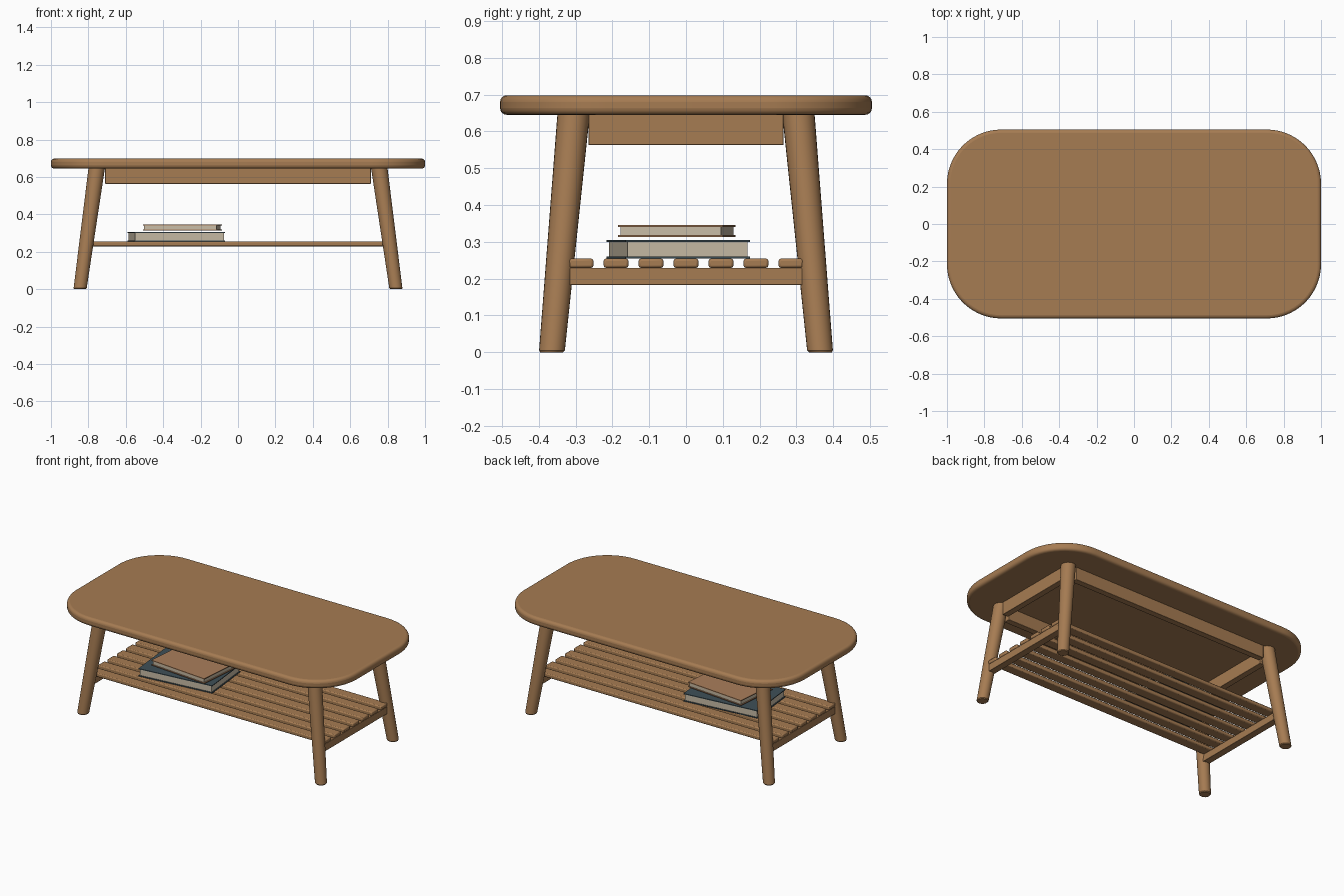
import bpy, bmesh, math
from mathutils import Vector

if "Cube" in bpy.data.objects:
    bpy.data.objects.remove(bpy.data.objects["Cube"])


def material(name, rgb):
    m = bpy.data.materials.new(name)
    m.use_nodes = True
    m.diffuse_color = (*rgb, 1)
    m.node_tree.nodes["Principled BSDF"].inputs["Base Color"].default_value = (*rgb, 1)
    return m


wood = material("warm wood", (0.38, 0.20, 0.085))
slate = material("slate cover", (0.05, 0.08, 0.095))
tan = material("tan cover", (0.40, 0.21, 0.105))
paper = material("cream paper", (0.58, 0.50, 0.38))


def finish(name, bm, mat, bevel=0, segments=2):
    bmesh.ops.recalc_face_normals(bm, faces=bm.faces[:])
    mesh = bpy.data.meshes.new(name)
    bm.to_mesh(mesh)
    bm.free()
    mesh.materials.append(mat)
    ob = bpy.data.objects.new(name, mesh)
    bpy.context.collection.objects.link(ob)
    if bevel:
        mod = ob.modifiers.new("soft edges", "BEVEL")
        mod.width, mod.segments = bevel, segments
        mod.limit_method, mod.angle_limit = "ANGLE", math.radians(40)
    bpy.ops.object.select_all(action="DESELECT")
    ob.select_set(True)
    bpy.context.view_layer.objects.active = ob
    bpy.ops.object.shade_smooth_by_angle(angle=math.radians(35))
    return ob


def box(name, centre, size, mat, bevel=0, turn=0):
    bm = bmesh.new()
    bmesh.ops.create_cube(bm, size=1)
    bmesh.ops.scale(bm, vec=size, verts=bm.verts)
    ob = finish(name, bm, mat, bevel)
    ob.location = centre
    ob.rotation_euler.z = math.radians(turn)
    return ob


# Table top: rounded rectangle outline with softened rim
LENGTH, WIDTH, RADIUS, STEPS = 1.0, 0.505, 0.29, 14
bm = bmesh.new()
outline = []
for quarter, (sx, sy) in enumerate([(1, 1), (-1, 1), (-1, -1), (1, -1)]):
    for i in range(STEPS + 1):
        a = (quarter + i / STEPS) * math.pi / 2
        outline.append(bm.verts.new((sx * (LENGTH - RADIUS) + RADIUS * math.cos(a),
                                     sy * (WIDTH - RADIUS) + RADIUS * math.sin(a), 0.645)))
slab = bm.faces.new(outline)
raised = bmesh.ops.extrude_face_region(bm, geom=[slab])["geom"]
bmesh.ops.translate(bm, vec=(0, 0, 0.053),
                    verts=[v for v in raised if isinstance(v, bmesh.types.BMVert)])
finish("table_top", bm, wood, 0.018, 4)


# Splayed, tapered round legs
def leg(name, sx, sy):
    bm = bmesh.new()
    sides, rings = 24, []
    for x, y, z, r in [(0.845, 0.365, 0, 0.031), (0.844, 0.364, 0.005, 0.035),
                       (0.755, 0.305, 0.65, 0.044)]:
        rings.append([bm.verts.new((sx * x + r * math.cos(i * math.tau / sides),
                                    sy * y + r * math.sin(i * math.tau / sides), z))
                      for i in range(sides)])
    for low, high in zip(rings, rings[1:]):
        for i in range(sides):
            j = (i + 1) % sides
            bm.faces.new((low[i], low[j], high[j], high[i]))
    bm.faces.new(rings[0])
    bm.faces.new(rings[-1])
    finish(name, bm, wood)


for sx, side in [(1, "left"), (-1, "right")]:
    for sy, end in [(-1, "front"), (1, "back")]:
        leg(f"{end}_{side}_leg", sx, sy)
    # End apron and shelf rail
    box(f"{side}_apron", (sx * 0.755, 0, 0.605), (0.04, 0.53, 0.084), wood, 0.002)
    box(f"{side}_shelf_rail", (sx * 0.815, 0, 0.206), (0.045, 0.65, 0.047), wood, 0.002)

for sy, end in [(-1, "front"), (1, "back")]:
    box(f"{end}_apron", (0, sy * 0.305, 0.605), (1.42, 0.04, 0.084), wood, 0.002)

# Shelf slats
for i in range(7):
    box(f"shelf_slat_{i + 1}", (0, (i - 3) * 0.095, 0.242), (1.68, 0.067, 0.025), wood, 0.006)


# Books: page block between two thin covers
def book(name, x, y, low, high, length, width, turn, cover):
    thick = 0.005
    box(name + "_pages", (x, y, (low + high) / 2),
        (length - 0.012, width - 0.012, high - low - 2 * thick), paper, 0, turn)
    for part, z in [("bottom_cover", low + thick / 2), ("top_cover", high - thick / 2)]:
        box(f"{name}_{part}", (x, y, z), (length, width, thick), cover, 0, turn)


book("large_book", -0.33, -0.021, 0.255, 0.305, 0.49, 0.34, 6, slate)
book("small_book", -0.2975, -0.025, 0.313, 0.346, 0.40, 0.286, -5, tan)
